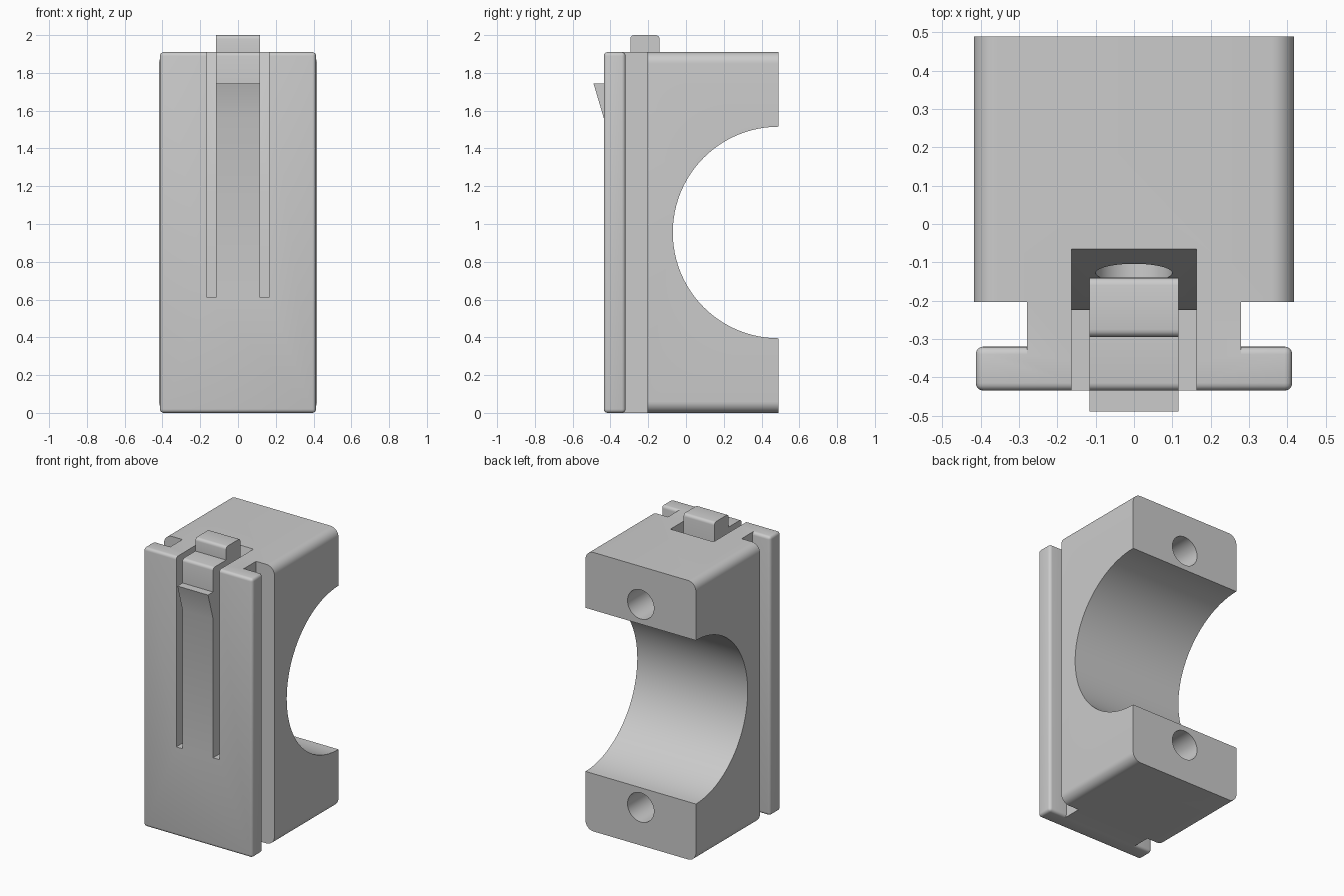
import bpy, bmesh, math

cube = bpy.data.objects.get("Cube")
if cube:
    bpy.data.objects.remove(cube, do_unlink=True)

grey = bpy.data.materials.new("plain grey")
grey.use_nodes = True
grey.diffuse_color = (0.6, 0.6, 0.6, 1)
grey.node_tree.nodes["Principled BSDF"].inputs["Base Color"].default_value = (0.6, 0.6, 0.6, 1)


def prism(name, points, axis, low, high):
    """Extrude a profile along x (points are y, z) or along y (points are x, z)."""
    bm = bmesh.new()
    place = (lambda a, b, t: (t, a, b)) if axis == "x" else (lambda a, b, t: (a, t, b))
    face = bm.faces.new([bm.verts.new(place(a, b, low)) for a, b in points])
    grown = bmesh.ops.extrude_face_region(bm, geom=[face])["geom"]
    for v in grown:
        if isinstance(v, bmesh.types.BMVert):
            v.co["xyz".index(axis)] = high
    bmesh.ops.recalc_face_normals(bm, faces=bm.faces)
    mesh = bpy.data.meshes.new(name)
    bm.to_mesh(mesh)
    bm.free()
    mesh.materials.append(grey)
    obj = bpy.data.objects.new(name, mesh)
    bpy.context.collection.objects.link(obj)
    return obj


def arc(cx, cz, radius, start, sweep, steps):
    angles = [math.radians(start + sweep * i / steps) for i in range(steps + 1)]
    return [(cx + radius * math.cos(a), cz + radius * math.sin(a)) for a in angles]


def rectangle(a0, a1, z0, z1):
    return [(a0, z0), (a1, z0), (a1, z1), (a0, z1)]


def circle(cx, cz, radius, steps):
    return arc(cx, cz, radius, 0, 360, steps)[:-1]


def activate(obj):
    bpy.ops.object.select_all(action="DESELECT")
    obj.select_set(True)
    bpy.context.view_layer.objects.active = obj


def combine(target, other, operation):
    other.hide_render = True
    mod = target.modifiers.new(operation.lower(), "BOOLEAN")
    mod.operation, mod.solver, mod.object = operation, "EXACT", other
    activate(target)
    bpy.ops.object.modifier_apply(modifier=mod.name)
    bpy.data.objects.remove(other, do_unlink=True)


TOP, MID, BACK = 1.91, 0.955, 0.49

# Main block, rounded along its four long edges
half, r = 0.418, 0.06
corners = ((half - r, TOP - r, 0), (r - half, TOP - r, 90),
           (r - half, r, 180), (half - r, r, 270))
outline = [p for x, z, start in corners for p in arc(x, z, r, start, 90, 8)]
holder = prism("clamp_body", outline, "y", -0.203, BACK)

# Rail: narrow neck and softly rounded front plate
plate = prism("front_plate", rectangle(-0.413, 0.413, 0, TOP), "y", -0.435, -0.32)
bevel = plate.modifiers.new("soft edges", "BEVEL")
bevel.width, bevel.segments = 0.02, 4
activate(plate)
bpy.ops.object.modifier_apply(modifier=bevel.name)
neck = prism("rail_neck", rectangle(-0.279, 0.279, 0, TOP), "y", -0.36, -0.15)
combine(holder, neck, "UNION")
combine(holder, plate, "UNION")

# Half-round pipe seat across the back
combine(holder, prism("seat_cutter", circle(BACK, MID, 0.56, 96), "x", -1, 1), "DIFFERENCE")

# Channel around the latch, with a sloping rear wall for it to flex into
channel = [(-0.6, 0.61), (-0.225, 0.61), (-0.225, 1.25), (-0.065, TOP), (-0.065, 2.1), (-0.6, 2.1)]
combine(holder, prism("channel_cutter", channel, "x", -0.163, 0.163), "DIFFERENCE")

# Screw holes: the upper one opens into the channel
for z, depth in ((0.26, -0.1), (1.65, -0.24)):
    combine(holder, prism("hole_cutter", circle(0, z, 0.1, 40), "y", depth, 0.6), "DIFFERENCE")

# Spring latch with a catch wedge in front and a thumb tab on top
latch_side = [(-0.435, 0.61), (-0.435, 1.56), (-0.49, 1.745), (-0.435, 1.745)]
latch_side += arc(-0.415, TOP - 0.02, 0.02, 180, -90, 4)
latch_side += [(-0.295, TOP)]
latch_side += arc(-0.275, 1.98, 0.02, 180, -90, 4)
latch_side += arc(-0.16, 1.98, 0.02, 90, -90, 4)
latch_side += [(-0.14, 1.78), (-0.295, 1.62), (-0.295, 0.61)]
latch = prism("spring_latch", latch_side, "x", -0.116, 0.116)

for obj in (holder, latch):
    activate(obj)
    bpy.ops.object.shade_smooth_by_angle(angle=math.radians(30))
